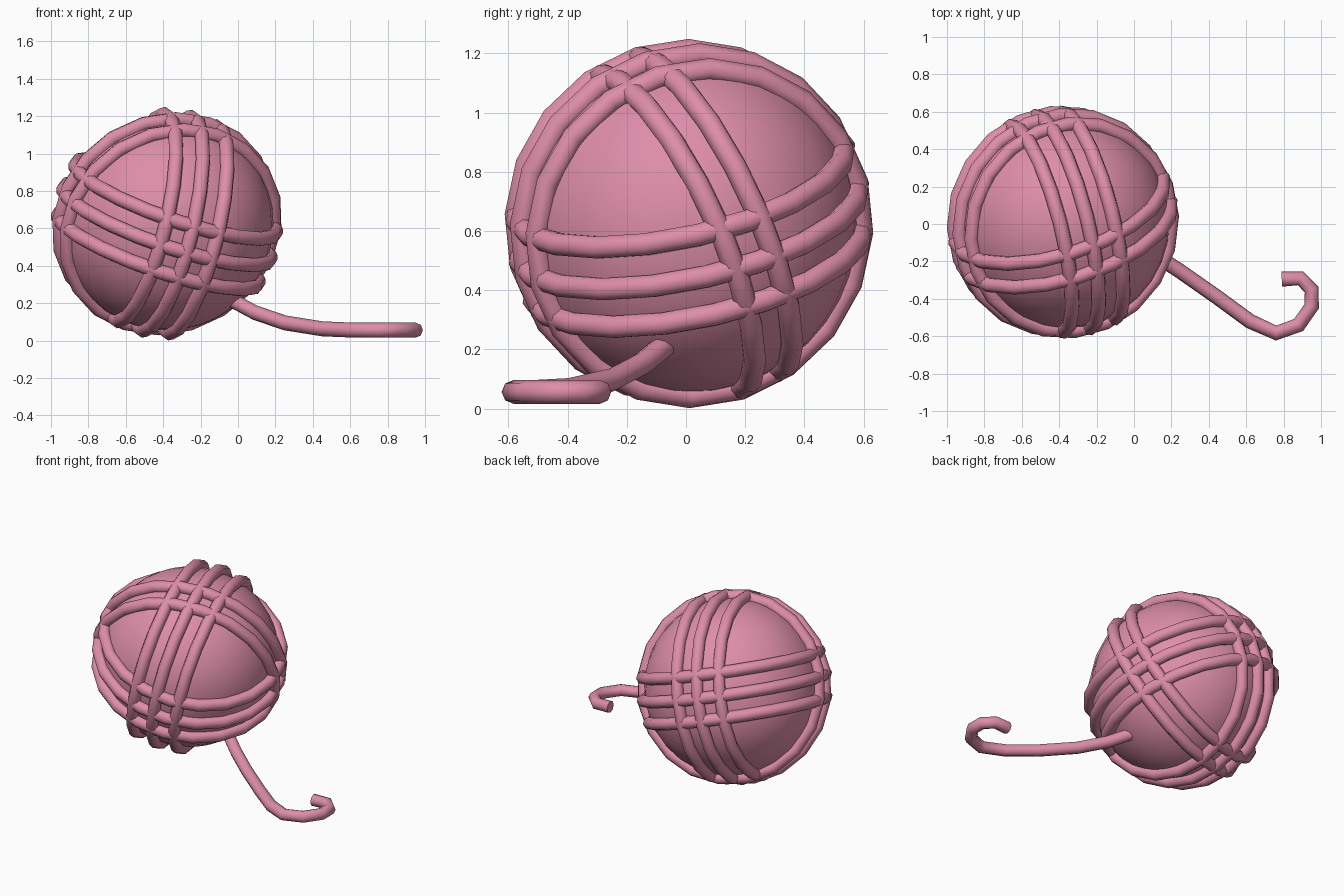
import bpy, math
from mathutils import Vector

if "Cube" in bpy.data.objects:
    bpy.data.objects.remove(bpy.data.objects["Cube"])

pink = bpy.data.materials.new("pink_yarn")
pink.diffuse_color = (0.73, 0.27, 0.40, 1)
pink.use_nodes = True
pink.node_tree.nodes["Principled BSDF"].inputs["Base Color"].default_value = pink.diffuse_color

C = Vector((-0.38, 0.01, 0.625))   # ball centre
R, r, gap = 0.585, 0.04, 0.145     # strand path radius, strand thickness, spacing


def finish(ob, name):
    ob.name = name
    ob.data.materials.append(pink)
    bpy.ops.object.select_all(action='DESELECT')
    ob.select_set(True)
    bpy.context.view_layer.objects.active = ob
    bpy.ops.object.shade_smooth_by_angle(angle=math.radians(50))


# Core of the ball
bpy.ops.mesh.primitive_uv_sphere_add(segments=32, ring_count=20, radius=0.57, location=C)
finish(bpy.context.object, "ball_core")

# Wound strands: three bands of parallel rings, each around its own axis
bands = [("level_band", (0.32, -0.20, 0.92), 3),
         ("upright_band", (-0.93, -0.24, 0.22), 3),
         ("side_band", (0.27, -0.87, -0.41), 2)]
for name, axis, count in bands:
    n = Vector(axis).normalized()
    rot = n.to_track_quat('Z', 'Y').to_euler()
    for i in range(count):
        off = (i - (count - 1) / 2) * gap
        bpy.ops.mesh.primitive_torus_add(
            major_segments=20, minor_segments=8, minor_radius=r,
            major_radius=math.sqrt(R * R - off * off),
            location=C + n * off, rotation=rot)
        finish(bpy.context.object, f"{name}_strand_{i + 1}")

# Loose tail lying on the floor and curling at its end
path = [(-0.03, -0.07, 0.215), (0.09, -0.15, 0.15), (0.25, -0.255, 0.095),
        (0.45, -0.395, 0.063), (0.62, -0.52, 0.056), (0.76, -0.583, 0.056),
        (0.88, -0.54, 0.056), (0.95, -0.44, 0.056), (0.95, -0.35, 0.056),
        (0.89, -0.29, 0.056), (0.79, -0.295, 0.056)]
cu = bpy.data.curves.new("loose_tail", 'CURVE')
cu.dimensions = '3D'
cu.bevel_depth = r
cu.bevel_resolution = 2
cu.use_fill_caps = True
sp = cu.splines.new('POLY')
sp.points.add(len(path) - 1)
for p, co in zip(sp.points, path):
    p.co = (*co, 1)
tail = bpy.data.objects.new("loose_tail", cu)
bpy.context.collection.objects.link(tail)
bpy.context.view_layer.objects.active = tail
tail.select_set(True)
bpy.ops.object.select_all(action='DESELECT')
tail.select_set(True)
bpy.ops.object.convert(target='MESH')
finish(bpy.context.object, "loose_tail")
